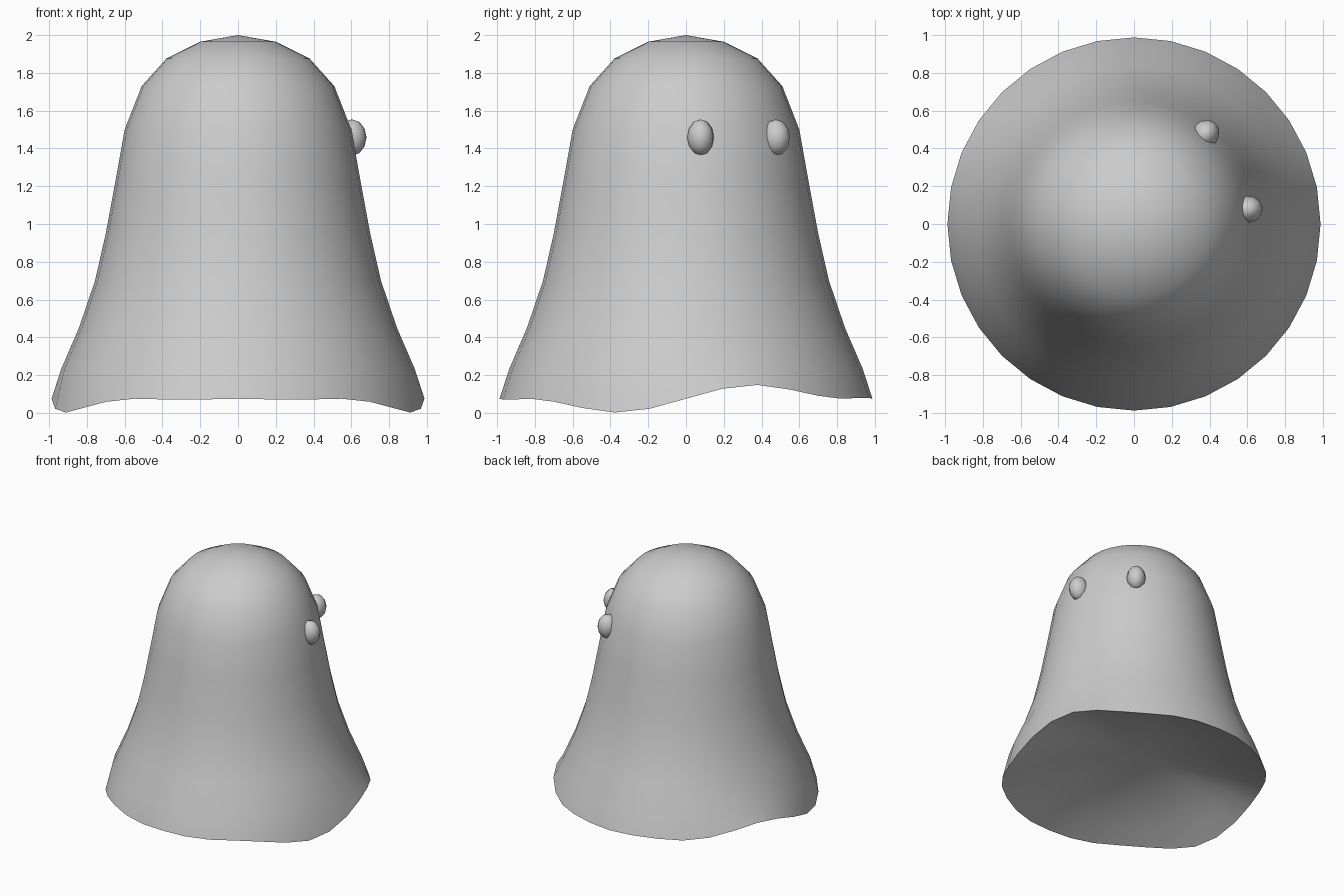
import bpy
import bmesh
import math
from mathutils import Matrix

if "Cube" in bpy.data.objects:
    bpy.data.objects.remove(bpy.data.objects["Cube"], do_unlink=True)

# One plain grey for everything
grey = bpy.data.materials.new("light grey")
grey.use_nodes = True
colour = (0.6, 0.6, 0.6, 1)
grey.diffuse_color = colour
grey.node_tree.nodes["Principled BSDF"].inputs["Base Color"].default_value = colour


def make_object(name, bm):
    for face in bm.faces:
        face.smooth = True
    mesh = bpy.data.meshes.new(name)
    bm.to_mesh(mesh)
    bm.free()
    mesh.materials.append(grey)
    obj = bpy.data.objects.new(name, mesh)
    bpy.context.collection.objects.link(obj)
    return obj


SIDES = 32
RIM_RADIUS, RIM_HEIGHT = 0.987, 0.075
# Hem lift at each step from the side (x axis) round to the back;
# mirrored left to right, and reversed in sign toward the front
HEM = [0, 0.053, 0.073, 0.049, 0.016, 0, -0.004, -0.004, 0]


def hem_lift(angle):
    step = round(abs(math.asin(math.sin(angle))) * SIDES / math.tau)
    return math.copysign(HEM[step], math.sin(angle))


def turned_shell(tip_height, profile):
    """Turn (radius, height, share of hem wave) rows, from the pole outward."""
    bm = bmesh.new()
    angles = [math.tau * i / SIDES for i in range(SIDES)]
    rings = [[bm.verts.new((r * math.cos(a), r * math.sin(a), z + wave * hem_lift(a)))
              for a in angles] for r, z, wave in profile]
    tip = bm.verts.new((0, 0, tip_height))
    for i in range(SIDES):
        j = (i + 1) % SIDES
        bm.faces.new((tip, rings[0][i], rings[0][j]))
        for inner, outer in zip(rings, rings[1:]):
            bm.faces.new((inner[i], outer[i], outer[j], inner[j]))
    return bm


# Draped sheet
SHEET = [(0.2, 1.965), (0.38, 1.875), (0.51, 1.73), (0.6, 1.5), (0.65, 1.22),
         (0.7, 0.95), (0.757, 0.7), (0.842, 0.45), (0.937, 0.23)]
rows = [(r, z, 0) for r, z in SHEET] + [(RIM_RADIUS, RIM_HEIGHT, 1)]
make_object("sheet_body", turned_shell(2, rows))

# Shallow hollow closing the underside, following the wavy hem
HOLLOW = 0.22
ROWS = 6
rows = []
for k in range(1, ROWS + 1):
    t = k / ROWS
    rows.append((RIM_RADIUS * t, RIM_HEIGHT + HOLLOW * (1 - t * t), t * t))
bm = turned_shell(RIM_HEIGHT + HOLLOW, rows)
bmesh.ops.reverse_faces(bm, faces=bm.faces)
make_object("underside", bm)

# Egg-shaped eyes with pointed ends, half sunk into the sheet
for name, degrees in (("right_eye", 7.3), ("left_eye", 51.5)):
    bm = bmesh.new()
    bmesh.ops.create_uvsphere(bm, u_segments=12, v_segments=6, radius=1)
    place = (Matrix.Rotation(math.radians(degrees), 4, "Z")
             @ Matrix.Translation((0.608, 0, 1.458))
             @ Matrix.Diagonal((0.078, 0.071, 0.096, 1)))
    bmesh.ops.transform(bm, matrix=place, verts=bm.verts)
    make_object(name, bm)
